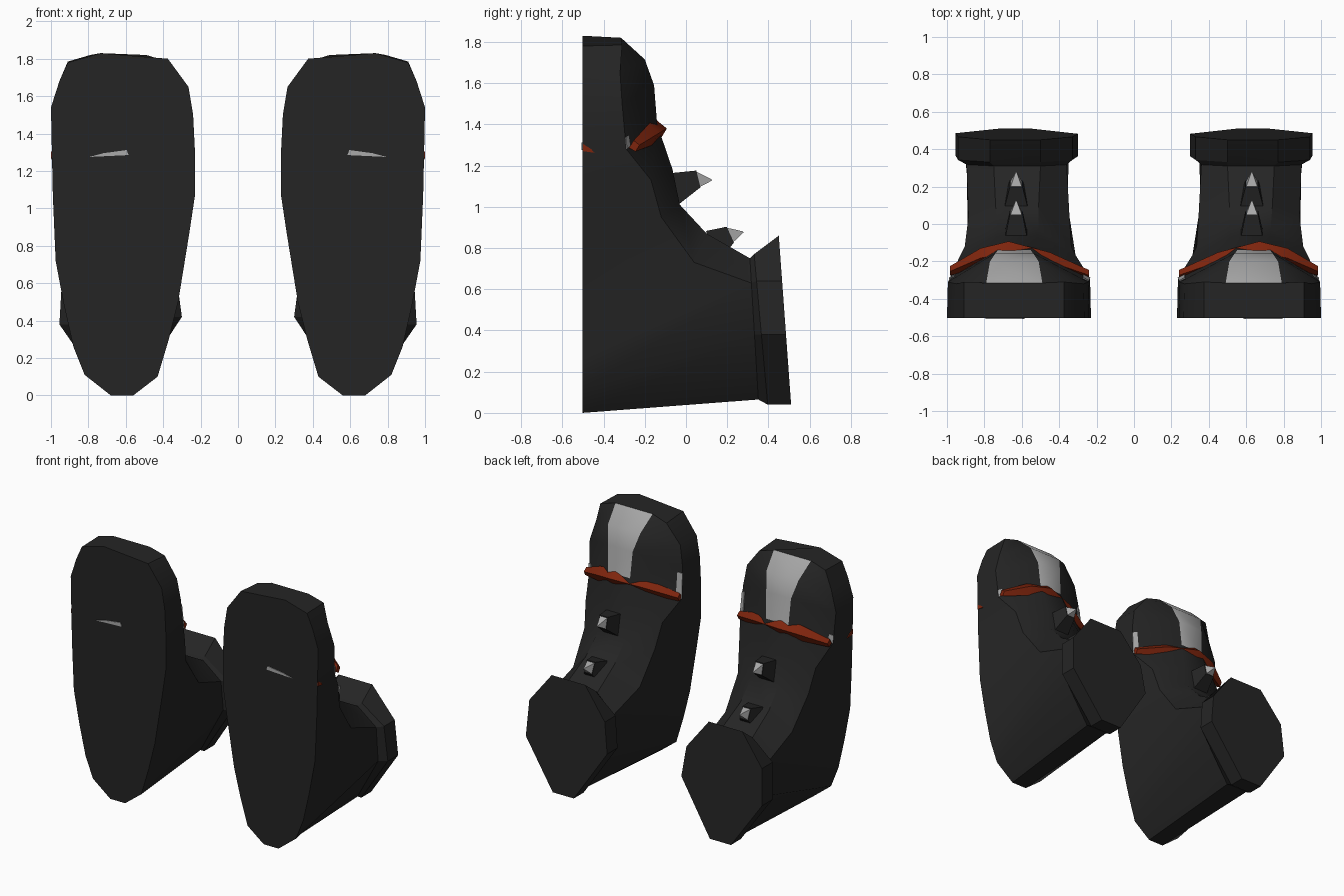
import bpy, bmesh
from mathutils import Vector

if "Cube" in bpy.data.objects:
    bpy.data.objects.remove(bpy.data.objects["Cube"])


def material(name, rgb):
    m = bpy.data.materials.new(name)
    m.diffuse_color = (*rgb, 1)
    m.use_nodes = True
    m.node_tree.nodes["Principled BSDF"].inputs["Base Color"].default_value = m.diffuse_color
    return m


BLACK = material("black leather", (0.018, 0.018, 0.018))
GREY = material("pale grey", (0.40, 0.40, 0.40))
RED = material("rust red", (0.21, 0.018, 0.004))


def make(name, verts, faces, mats, rule=None, angle=35):
    """Mesh mirrored across x = 0; rule(face index) gives the material slot."""
    bm = bmesh.new()
    vs = [bm.verts.new(v) for v in verts]
    for i, f in enumerate(faces):
        face = bm.faces.new([vs[k] for k in f])
        face.material_index = rule(i) if rule else 0
    bmesh.ops.recalc_face_normals(bm, faces=bm.faces[:])
    me = bpy.data.meshes.new(name)
    bm.to_mesh(me)
    bm.free()
    for m in mats:
        me.materials.append(m)
    ob = bpy.data.objects.new(name, me)
    bpy.context.collection.objects.link(ob)
    mirror = ob.modifiers.new("pair", 'MIRROR')
    mirror.use_mirror_merge = False
    bpy.ops.object.select_all(action='DESELECT')
    ob.select_set(True)
    bpy.context.view_layer.objects.active = ob
    bpy.ops.object.shade_smooth_by_angle(angle=angle * 0.0174533)
    return ob


def loft(name, rings, mats, rule=None, angle=35):
    """Skin closed rings of equal length and cap both ends."""
    n = len(rings[0])
    verts = [p for r in rings for p in r]
    faces = [(k * n + i, k * n + (i + 1) % n, (k + 1) * n + (i + 1) % n, (k + 1) * n + i)
             for k in range(len(rings) - 1) for i in range(n)]
    faces += [tuple(range(n)), tuple(range(len(verts) - n, len(verts)))]
    return make(name, verts, faces, mats, rule, angle)


def plate(name, pts, normal, mat):
    """Thin painted plate."""
    d = Vector(normal).normalized() * 0.005
    loft(name, [[Vector(p) - d * 0.5 for p in pts], [Vector(p) + d for p in pts]], [mat])


# Boot body: sole outline (inner and outer side), toe to heel, as (x, z)
SOLE = -0.503
sole_in = [(.375, 1.80), (.265, 1.65), (.24, 1.50), (.23, 1.30), (.23, 1.07),
           (.26, .87), (.32, .50), (.37, .30), (.43, .10), (.56, .0)]
sole_out = [(.91, 1.78), (.955, 1.68), (1.0, 1.54), (.995, 1.30), (.99, 1.07),
            (.975, .72), (.93, .48), (.88, .26), (.82, .11), (.68, .0)]
# Shoulder edge from toe down to the ankle: inner x, outer x, y, z
shoulder = [(.375, .91, -.31, 1.785), (.27, .95, -.32, 1.65), (.245, .995, -.31, 1.5),
            (.235, .985, -.29, 1.28), (.31, .93, -.17, 1.13), (.335, .905, -.12, .95),
            (.345, .885, .04, .73)]
# Ridge along the top of the foot: inner x, outer x, y, z
ridge = [(.49, .79, -.315, 1.82), (.51, .77, -.20, 1.715), (.54, .74, -.155, 1.59),
         (.55, .73, -.14, 1.40), (.52, .73, -.065, 1.18), (.51, .73, -.03, 1.01),
         (.51, .74, .10, .87)]


def shaft(pts, y0, tilt):
    return [Vector((x, y0 - tilt * z, z)) for x, z in pts]


# Shaft rings run: ridge in, ridge out, then outer side down, inner side up
neck = shaft([(.50, .75), (.75, .75), (.895, .63), (.90, .38),
              (.72, .065), (.55, .065), (.35, .42), (.36, .63)], .355, .06)

a_in = [Vector((x, SOLE, z)) for x, z in sole_in]
a_out = [Vector((x, SOLE, z)) for x, z in sole_out]
b_in = [Vector((s[0], s[2], s[3])) for s in shoulder] + [neck[7], neck[6], neck[5]]
b_out = [Vector((s[1], s[2], s[3])) for s in shoulder] + [neck[2], neck[3], neck[4]]
c_in = [Vector((r[0], r[2], r[3])) for r in ridge] + [neck[0]]
c_out = [Vector((r[1], r[2], r[3])) for r in ridge] + [neck[1]]

columns = [a_in, b_in, c_in, c_out, b_out, a_out]
verts, start = [], []
for col in columns:
    start.append(len(verts))
    verts += col
faces, grey_faces = [], set()
for j in range(5):
    for i in range(min(len(columns[j]), len(columns[j + 1])) - 1):
        if j == 2 and i < 3:
            grey_faces.add(len(faces))      # pale stripe over the toe
        p, q = start[j] + i, start[j + 1] + i
        faces.append((p, p + 1, q + 1, q))
tip = len(verts)
verts.append(Vector((.735, SOLE, 1.83)))
faces.append(tuple(start[0] + i for i in range(10))
             + tuple(start[5] + i for i in reversed(range(10))) + (tip,))     # sole
faces.append(tuple(s for s in start) + (tip,))                               # toe cap
faces.append((start[0] + 9, start[5] + 9, start[4] + 9, start[1] + 9))       # heel bottom
make("boot_body", verts, faces, [BLACK, GREY], lambda i: int(i in grey_faces))

# Flared collar closed by a flat end
rim = [(.50, .86), (.77, .86), (.94, .64), (.955, .38),
       (.72, .04), (.55, .04), (.30, .42), (.33, .64)]
low_rim = [(x, min(z, .77)) for x, z in rim]
loft("shaft_collar", [neck, shaft(low_rim, .40, .09), shaft(rim, .513, .073)],
     [BLACK], angle=20)

# Red strap across the foot: x, y, z, thickness
path = [(.24, -.265, 1.295, .45), (.45, -.185, 1.345, .8), (.67, -.135, 1.37, 1),
        (.82, -.165, 1.35, .85), (.985, -.245, 1.295, .45)]
section = [(-.02, .06), (.042, .01), (.0, -.06), (-.07, -.02)]
loft("strap", [[(x, y + s * dy, z + s * dz) for dy, dz in section]
               for x, y, z, s in path], [RED])


# Spikes: square tapering dark base with a pale point
def spike(name, base, mid, tip):
    def square(c, half, up):
        c, up = Vector(c), Vector(up)
        side = Vector((half, 0, 0))
        return [c - side - up, c + side - up, c + side + up, c - side + up]
    b, m, t = Vector(base), Vector(mid), Vector(tip)
    axis = (t - b).normalized()
    up = axis.cross(Vector((1, 0, 0))).normalized()
    loft(name + "_base", [square(b, .06, up * .08), square(m, .034, up * .042)],
         [BLACK], angle=20)
    loft(name + "_point", [square(m - axis * .005, .032, up * .04),
                           square(t, .003, up * .003)], [GREY], angle=20)


spike("upper_spike", (.63, -.06, 1.085), (.63, .06, 1.135), (.63, .125, 1.13))
spike("lower_spike", (.63, .13, .81), (.63, .215, .865), (.63, .278, .878))

# Small painted marks: sole sliver, side patch and toe edge strips
plate("sole_mark", [(.585, SOLE, 1.285), (.795, SOLE, 1.275), (.72, SOLE, 1.295),
                    (.595, SOLE, 1.312)], (0, -1, 0), GREY)
plate("side_patch", [(.994, -.50, 1.27), (.992, -.445, 1.262), (.992, -.46, 1.28),
                     (.994, -.50, 1.305)], (1, 0, 0), RED)
for name, b, c, top in (("inner_toe_strip", b_in, c_in, .8),
                        ("outer_toe_strip", b_out, c_out, .25)):
    lo_b, lo_c = b[3], c[3]
    hi_b, hi_c = b[3].lerp(b[2], top), c[3].lerp(c[2], top)
    pts = [lo_b, lo_b.lerp(lo_c, .12), hi_b.lerp(hi_c, .10), hi_b]
    normal = (lo_c - lo_b).cross(hi_b - lo_b)
    if normal.y < 0:
        normal = -normal
    plate(name, pts, normal, GREY)
